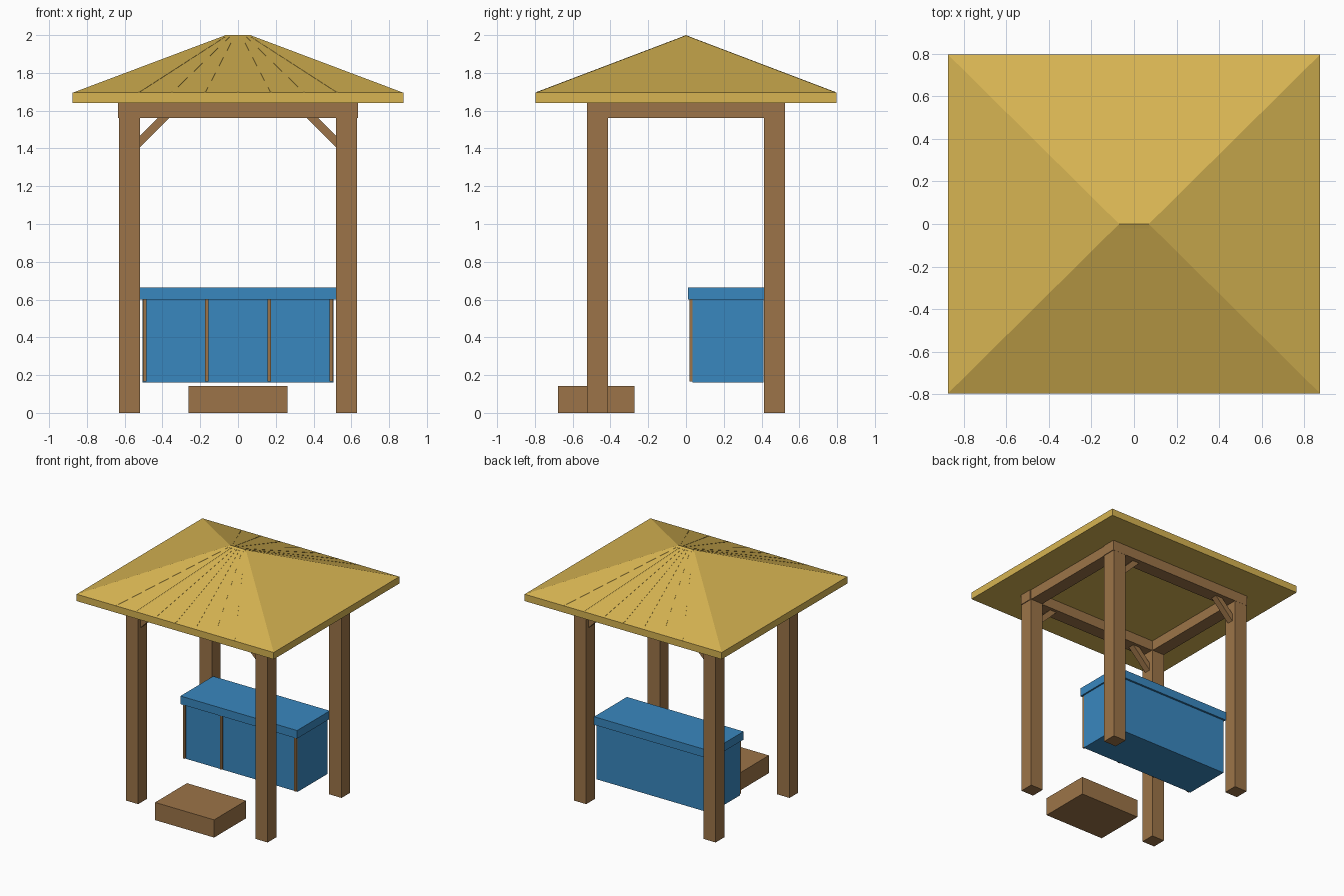
import bpy, bmesh, math
from mathutils import Vector

if "Cube" in bpy.data.objects:
    bpy.data.objects.remove(bpy.data.objects["Cube"])


def srgb(r, g, b):
    f = lambda c: c / 12.92 if c <= 0.04045 else ((c + 0.055) / 1.055) ** 2.4
    return [f(c / 255) for c in (r, g, b)] + [1]


def material(name, rgb):
    m = bpy.data.materials.new(name)
    m.diffuse_color = srgb(*rgb)
    m.use_nodes = True
    m.node_tree.nodes["Principled BSDF"].inputs["Base Color"].default_value = m.diffuse_color
    return m


WOOD = material("brown wood", (156, 116, 72))
BLUE = material("blue paint", (57, 135, 191))
STRAW = material("straw thatch", (215, 180, 82))


def hull(name, points, mat):
    """Convex solid around the given points."""
    bm = bmesh.new()
    for p in points:
        bm.verts.new(p)
    bmesh.ops.convex_hull(bm, input=bm.verts[:])
    bmesh.ops.dissolve_limit(bm, angle_limit=0.01, verts=bm.verts[:], edges=bm.edges[:])
    bmesh.ops.recalc_face_normals(bm, faces=bm.faces[:])
    mesh = bpy.data.meshes.new(name)
    bm.to_mesh(mesh)
    bm.free()
    mesh.materials.append(mat)
    ob = bpy.data.objects.new(name, mesh)
    bpy.context.collection.objects.link(ob)
    return ob


def box(name, x, y, z, mat):
    return hull(name, [(a, b, c) for a in x for b in y for c in z], mat)


def span(a, b, sign):
    return (a * sign, b * sign)


PX, PY = (0.52, 0.63), (0.413, 0.523)

for sy, end in ((-1, "front"), (1, "back")):
    # Long beams
    box(end + "_beam", (-0.635, 0.635), span(0.418, 0.524, sy), (1.56, 1.64), WOOD)
    for sx, side in ((-1, "left"), (1, "right")):
        # Posts
        box(f"{end}_{side}_post", span(*PX, sx), span(*PY, sy), (0, 1.57), WOOD)
        # Diagonal braces between post and beam
        profile = [(0.525, 1.40), (0.525, 1.46), (0.42, 1.565), (0.36, 1.565)]
        hull(f"{end}_{side}_brace",
             [(x * sx, y * sy, z) for x, z in profile for y in (0.443, 0.493)], WOOD)

# Side beams
for sx, side in ((-1, "left"), (1, "right")):
    box(side + "_beam", span(0.525, 0.629, sx), (-0.42, 0.42), (1.56, 1.64), WOOD)

# Hipped roof with a short ridge
EX, EY, EAVE, TOP, RX = 0.875, 0.797, 1.695, 1.998, 0.07
hull("roof",
     [(x, y, z) for x in (-EX, EX) for y in (-EY, EY) for z in (1.64, EAVE)]
     + [(-RX, 0, TOP), (RX, 0, TOP)], STRAW)

# Thin peaked ridge cap
hull("ridge_cap",
     [(x, y, z) for x in (-RX, RX)
      for y, z in ((-0.022, 1.985), (-0.022, 1.991), (0, 2.0), (0.022, 1.991), (0.022, 1.985))],
     STRAW)

# Fine thatch lines fanning down the front and back slopes
for sy, end in ((-1, "front"), (1, "back")):
    for i in range(-3, 4):
        xe, xt, w, up = i * 0.175, i * 0.0215, 0.003, 0.0015
        hull(f"{end}_thatch_line_{i + 4}",
             [(x + dx, y * sy, z + dz)
              for x, y, z in ((xe, EY - 0.005, EAVE + 0.002), (xt, 0.01, TOP - 0.004))
              for dx in (-w, w) for dz in (-0.004, up)], STRAW)

# Storage chest hung between the back posts
box("chest", (-0.506, 0.506), (0.035, 0.41), (0.16, 0.602), BLUE)
box("chest_lid", (-0.518, 0.518), (0.01, 0.425), (0.60, 0.665), BLUE)
for i in range(4):
    cx = -0.494 + i * 0.3293
    box(f"chest_batten_{i + 1}", (cx - 0.009, cx + 0.009), (0.018, 0.037), (0.167, 0.601), WOOD)

# Front step
box("step", (-0.262, 0.262), (-0.677, -0.273), (0, 0.142), WOOD)
